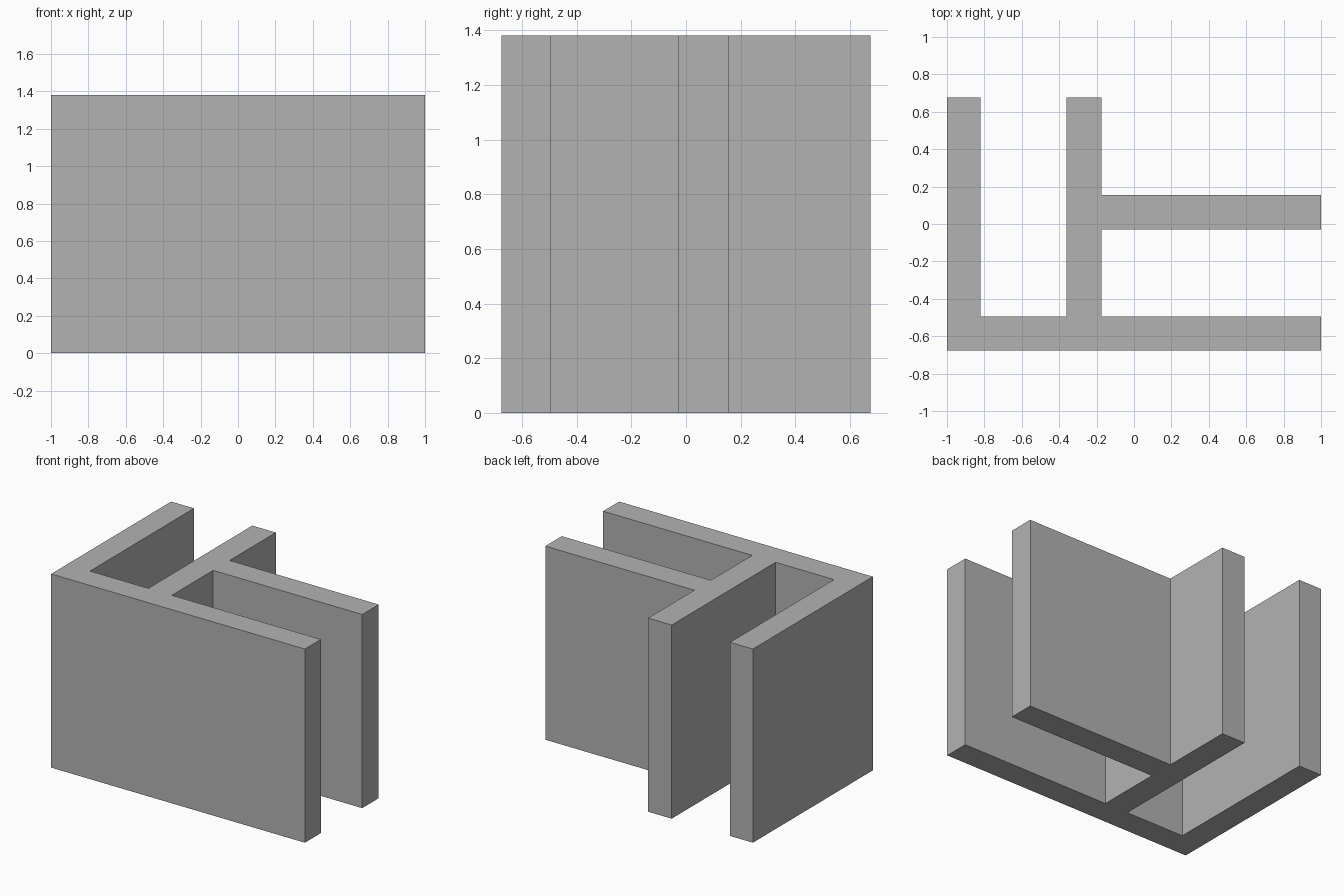
import bpy
import bmesh

cube = bpy.data.objects.get("Cube")
if cube:
    bpy.data.objects.remove(cube, do_unlink=True)

HEIGHT = 1.38

# Plain grey material
grey = bpy.data.materials.new("plain_grey")
grey.use_nodes = True
colour = (0.45, 0.45, 0.45, 1)
grey.diffuse_color = colour
grey.node_tree.nodes["Principled BSDF"].inputs["Base Color"].default_value = colour

# Plan outline of the joined walls, counter-clockwise from the front right corner
outline = [
    (-1, -0.675), (1, -0.675), (1, -0.495), (-0.175, -0.495),
    (-0.175, -0.03), (1, -0.03), (1, 0.155), (-0.175, 0.155),
    (-0.175, 0.675), (-0.36, 0.675), (-0.36, -0.495),
    (-0.82, -0.495), (-0.82, 0.675), (-1, 0.675),
]

# Extrude the outline into one solid
bm = bmesh.new()
base = bm.faces.new([bm.verts.new((x, y, 0)) for x, y in outline])
result = bmesh.ops.extrude_face_region(bm, geom=[base], use_keep_orig=True)
top = [g for g in result["geom"] if isinstance(g, bmesh.types.BMVert)]
bmesh.ops.translate(bm, vec=(0, 0, HEIGHT), verts=top)
bmesh.ops.recalc_face_normals(bm, faces=bm.faces)

mesh = bpy.data.meshes.new("branched_wall_bracket")
bm.to_mesh(mesh)
bm.free()
mesh.materials.append(grey)
bracket = bpy.data.objects.new("branched_wall_bracket", mesh)
bpy.context.collection.objects.link(bracket)
